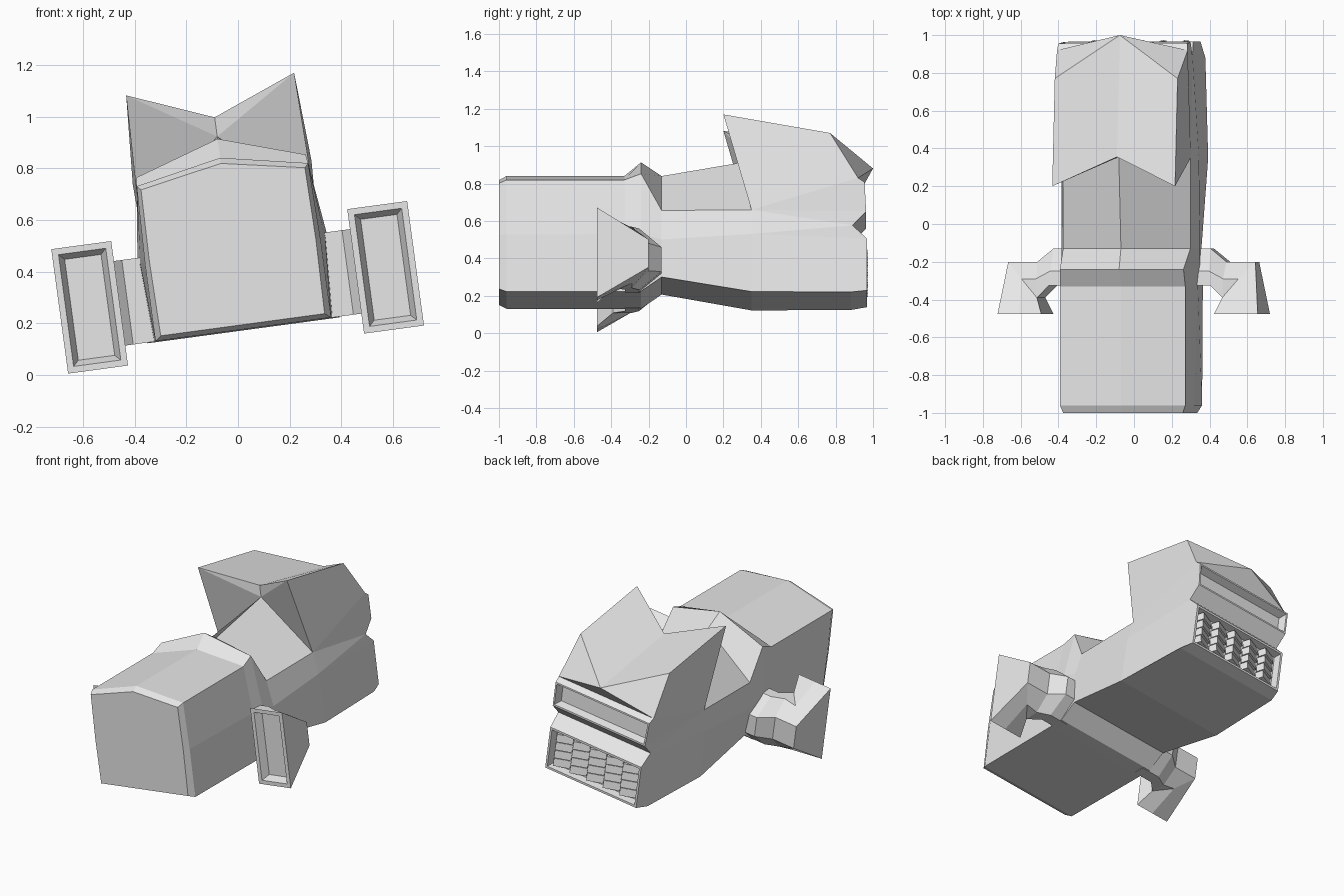
import bpy
import bmesh
import math
from mathutils import Matrix, Vector

default_cube = bpy.data.objects.get("Cube")
if default_cube:
    bpy.data.objects.remove(default_cube, do_unlink=True)

# One plain grey for everything
grey = bpy.data.materials.new("plain_grey")
grey.use_nodes = True
colour = (0.8, 0.8, 0.8, 1)
grey.diffuse_color = colour
grey.node_tree.nodes["Principled BSDF"].inputs["Base Color"].default_value = colour

# The whole model leans sideways, so parts are built upright and then rolled
LEAN = Matrix.Rotation(math.radians(-7.7), 4, 'Y') @ Matrix.Translation((0.044, 0, 0))


def finish(bm, name):
    """Turn a bmesh into a leaning, flat shaded grey object."""
    mesh = bpy.data.meshes.new(name)
    bm.to_mesh(mesh)
    bm.free()
    mesh.materials.append(grey)
    obj = bpy.data.objects.new(name, mesh)
    bpy.context.scene.collection.objects.link(obj)
    obj.matrix_world = LEAN
    return obj


def recess(bm, face, rim, slope, depth):
    """Leave a flat rim around a face and sink its middle."""
    bmesh.ops.inset_individual(bm, faces=[face], thickness=rim, depth=0)
    bmesh.ops.inset_individual(bm, faces=[face], thickness=slope, depth=-depth)


def build_body():
    bm = bmesh.new()
    verts = {}

    def point(name, x, y, z):
        """Add a mirrored pair, or a single point on the centre line."""
        left = bm.verts.new((x, y, z))
        right = bm.verts.new((-x, y, z)) if x else left
        verts[name] = (left, right)

    def pair(names):
        """Add a face on each side."""
        for side in (0, 1):
            bm.faces.new([verts[n][side] for n in names.split()])

    def across(names):
        """Add one face that spans both sides."""
        names = names.split()
        loop = [verts[n][0] for n in names]
        loop += [verts[n][1] for n in reversed(names) if verts[n][0] != verts[n][1]]
        return bm.faces.new(loop)

    # Sections of the front box, collar and neck:
    # y, bottom (x, z), middle (x, z), top edge (x, z), ridge z
    sections = [
        (-1.0, (.32, .19), (.325, .48), (.32, .76), .82),
        (-.96, (.343, .172), (.343, .48), (.335, .776), .842),
        (-.33, (.347, .172), (.362, .48), (.335, .776), .842),
        (-.24, (.347, .174), (.372, .48), (.33, .81), .916),
        (-.13, (.35, .25), (.37, .45), (.34, .61), .842),
    ]
    for i, (y, low, mid, top, ridge) in enumerate(sections):
        for label, (x, z) in zip("bmt", (low, mid, top)):
            point(f"{label}{i}", x, y, z)
        point(f"r{i}", 0, y, ridge)

    # Widest section of the head, where the hood starts
    last = len(sections)
    point(f"b{last}", .375, .35, .168)
    point(f"m{last}", .368, .35, .48)
    point(f"t{last}", .342, .35, .614)
    point(f"r{last}", 0, .355, .925)

    across("b0 m0 t0 r0")
    for i in range(last):
        j = i + 1
        for a, b in ("bm", "mt", "tr"):
            pair(f"{a}{i} {b}{i} {b}{j} {a}{j}")
        bm.faces.new([verts[f"b{i}"][0], verts[f"b{i}"][1],
                      verts[f"b{j}"][1], verts[f"b{j}"][0]])

    # Head and hood corners
    point("notch", 0, .355, 1)
    point("ear", .328, .2, 1.13)
    point("crown", .328, .77, 1.03)
    point("peak", 0, 1, .883)
    point("brow", .349, .92, .785)
    point("visor", .345, .955, .762)
    point("cheek", .34, .963, .605)
    point("crease", .34, .89, .53)
    point("lip", .335, .967, .46)
    point("chin", .335, .967, .18)
    point("throat", .36, .88, .168)
    for old, new in (("b", "base"), ("m", "waist"), ("t", "temple"), ("r", "nape")):
        verts[new] = verts[f"{old}{last}"]

    # Hood roof, ear fronts and head sides
    pair("notch ear crown peak")
    pair("nape ear notch")
    pair("nape temple ear")
    pair("ear temple brow crown")
    pair("crown brow peak")
    pair("temple cheek visor brow")
    pair("temple crease cheek")
    pair("temple waist crease")
    pair("waist lip crease")
    pair("waist base throat chin lip")

    # Back of the head, from the peak down and under
    across("peak brow")
    across("brow visor")
    visor = across("visor cheek")
    across("cheek crease")
    across("crease lip")
    mouth = across("lip chin")
    across("chin throat")
    across("throat base")
    bmesh.ops.recalc_face_normals(bm, faces=bm.faces)
    recess(bm, visor, .015, .02, .05)
    recess(bm, mouth, .02, .01, .05)
    return finish(bm, "body")


def build_teeth(columns, rows):
    """Rows of turned blocks inside the mouth, with dark gaps between."""
    bm = bmesh.new()
    width, height = .61 / columns, .22 / rows
    for column in range(columns):
        for row in range(rows):
            x = (column - (columns - 1) / 2) * width
            z = .32 + (row - (rows - 1) / 2) * height
            place = (Matrix.Translation((x, .925, z))
                     @ Matrix.Rotation(math.radians(25), 4, 'Z')
                     @ Matrix.Rotation(math.radians(10), 4, 'X')
                     @ Matrix.Diagonal((width * .85, .05, height * .88, 1)))
            bmesh.ops.create_cube(bm, size=1, matrix=place)
    return finish(bm, "teeth")


def build_arm(side, name):
    """Bent six-sided arm that flares into a hollow rectangular mouth."""
    bm = bmesh.new()
    # Each station: inner, middle and outer (x, y, half height)
    stations = [
        ((.3, -.325, .165), (.3, -.25, .165), (.3, -.13, .065)),
        ((.43, -.325, .165), (.425, -.25, .165), (.42, -.13, .065)),
        ((.495, -.39, .165), (.5, -.29, .165), (.505, -.2, .075)),
        ((.495, -.39, .165), (.58, -.29, .15), (.66, -.2, .075)),
        ((.461, -.477, .243), (.58, -.477, .243), (.695, -.477, .243)),
    ]
    middle = .336
    rings = []
    for station in stations:
        low = [Vector((side * x, y, middle - h)) for x, y, h in station]
        high = [Vector((side * x, y, middle + h)) for x, y, h in reversed(station)]
        rings.append([bm.verts.new(p) for p in low + high])
    count = len(rings[0])
    for ring, following in zip(rings, rings[1:]):
        for i in range(count):
            j = (i + 1) % count
            bm.faces.new((ring[i], ring[j], following[j], following[i]))
    bm.faces.new(rings[0])
    # The open end is a plain rectangle, so it uses only the corners
    end = bm.faces.new([v for i, v in enumerate(rings[-1]) if i % 3 != 1])
    bmesh.ops.remove_doubles(bm, verts=bm.verts, dist=.001)
    bmesh.ops.recalc_face_normals(bm, faces=bm.faces)
    recess(bm, end, .035, .03, .05)
    return finish(bm, name)


build_body()
build_teeth(5, 4)
build_arm(1, "left_arm")
build_arm(-1, "right_arm")
